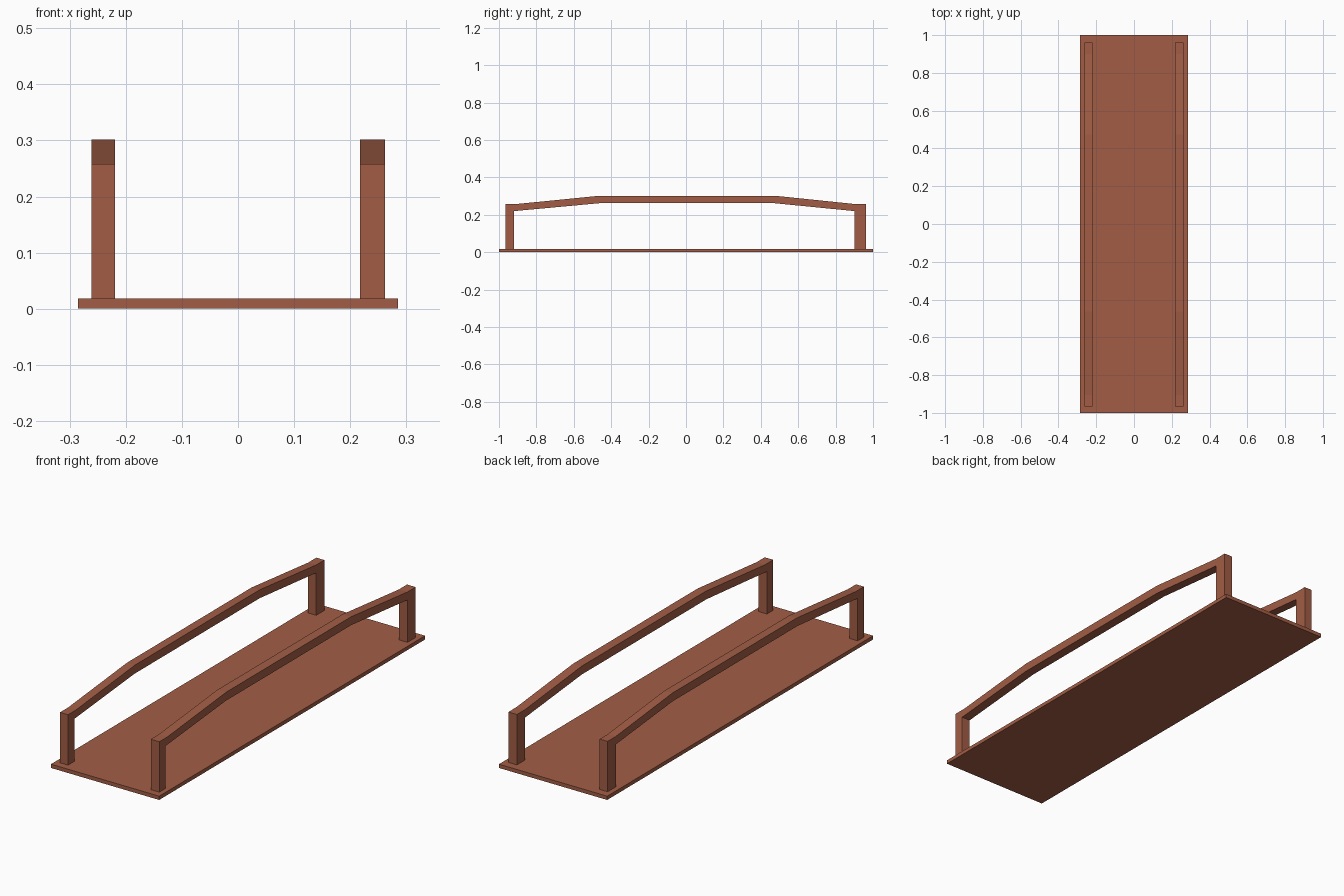
import bpy, bmesh

if "Cube" in bpy.data.objects:
    bpy.data.objects.remove(bpy.data.objects["Cube"])

wood = bpy.data.materials.new("red_brown_wood")
wood.diffuse_color = (0.36, 0.11, 0.06, 1)
wood.use_nodes = True
wood.node_tree.nodes["Principled BSDF"].inputs["Base Color"].default_value = wood.diffuse_color


def extrude_x(name, profile, x0, x1):
    """Solid made from a (y, z) outline swept from x0 to x1."""
    bm = bmesh.new()
    face = bm.faces.new([bm.verts.new((x0, y, z)) for y, z in profile])
    ext = bmesh.ops.extrude_face_region(bm, geom=[face], use_keep_orig=True)
    verts = [g for g in ext["geom"] if isinstance(g, bmesh.types.BMVert)]
    bmesh.ops.translate(bm, verts=verts, vec=(x1 - x0, 0, 0))
    bmesh.ops.recalc_face_normals(bm, faces=bm.faces)
    mesh = bpy.data.meshes.new(name)
    bm.to_mesh(mesh)
    bm.free()
    mesh.materials.append(wood)
    obj = bpy.data.objects.new(name, mesh)
    bpy.context.collection.objects.link(obj)
    return obj


# Flat walkway
DECK = 0.018
extrude_x("deck", [(-1, 0), (1, 0), (1, DECK), (-1, DECK)], -0.285, 0.285)

# Handrail outline: end posts joined by a rail that rises to a level middle
rail = [
    (-0.966, DECK), (-0.966, 0.258), (-0.905, 0.258), (-0.462, 0.302),
    (0.475, 0.302), (0.901, 0.258), (0.962, 0.258), (0.962, DECK),
    (0.901, DECK), (0.901, 0.220), (0.475, 0.262),
    (-0.465, 0.262), (-0.919, 0.220), (-0.919, DECK),
]
extrude_x("left_handrail", rail, -0.261, -0.219)
extrude_x("right_handrail", rail, 0.217, 0.262)
